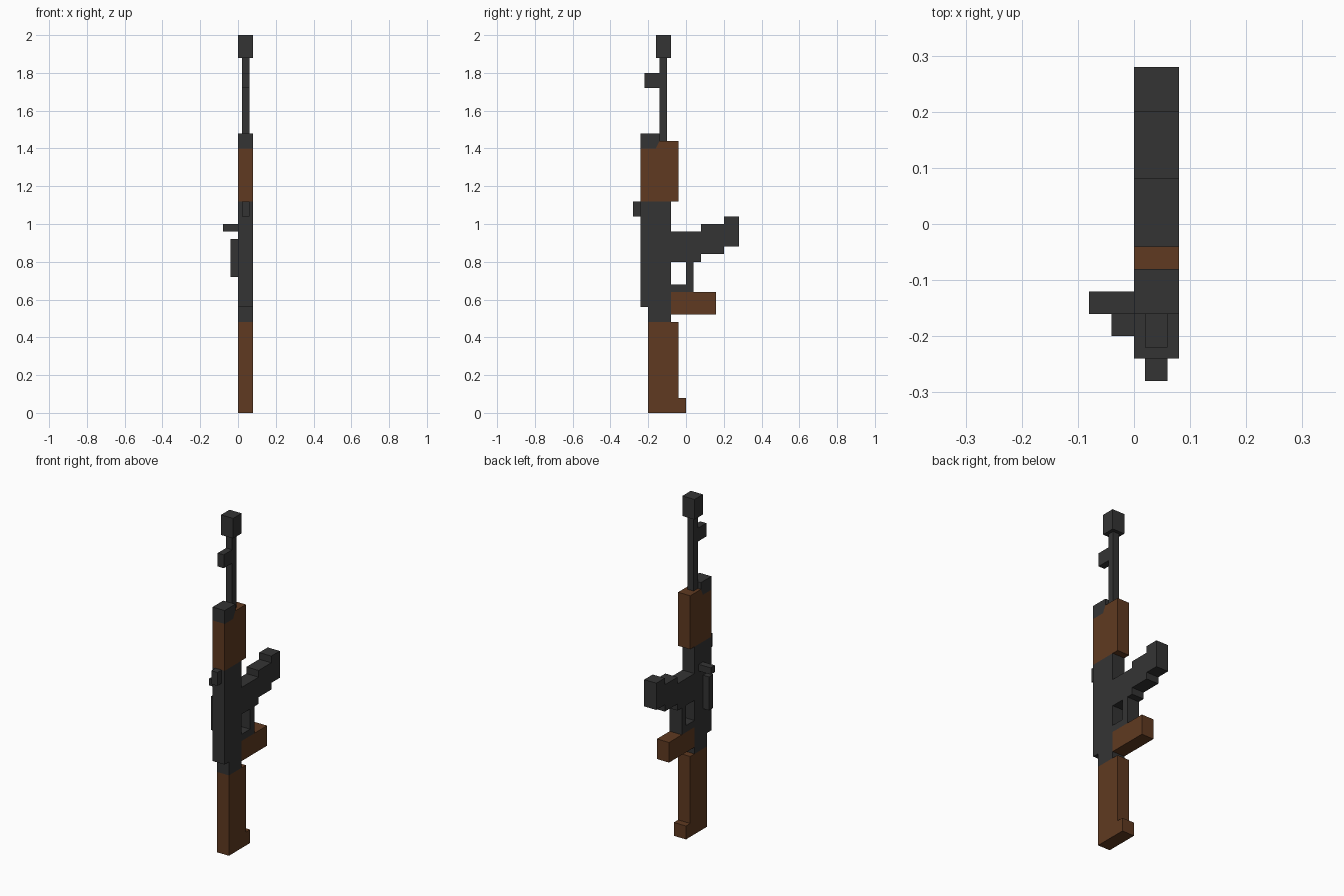
import bpy
import bmesh

cube = bpy.data.objects.get("Cube")
if cube:
    bpy.data.objects.remove(cube, do_unlink=True)


def make_material(name, colour):
    mat = bpy.data.materials.new(name)
    mat.use_nodes = True
    mat.diffuse_color = colour
    mat.node_tree.nodes["Principled BSDF"].inputs["Base Color"].default_value = colour
    return mat


METAL = make_material("dark metal", (0.034, 0.034, 0.034, 1))
WOOD = make_material("brown wood", (0.115, 0.042, 0.015, 1))

FULL = (0, 0.08)        # thickness of the main body
SLIM = (0.02, 0.06)     # thickness of barrel and sights


def slab(name, mat, outline, width=FULL):
    """Extrude a side outline of (y, z) points across x."""
    bm = bmesh.new()
    face = bm.faces.new([bm.verts.new((width[0], y, z)) for y, z in outline])
    out = bmesh.ops.extrude_face_region(bm, geom=[face])
    for v in out["geom"]:
        if isinstance(v, bmesh.types.BMVert):
            v.co.x = width[1]
    bmesh.ops.recalc_face_normals(bm, faces=bm.faces)
    mesh = bpy.data.meshes.new(name)
    bm.to_mesh(mesh)
    bm.free()
    mesh.materials.append(mat)
    obj = bpy.data.objects.new(name, mesh)
    bpy.context.collection.objects.link(obj)
    return obj


def block(name, mat, y0, y1, z0, z1, width=FULL):
    return slab(name, mat, [(y0, z0), (y1, z0), (y1, z1), (y0, z1)], width)


# Wooden furniture
slab("stock", WOOD, [(-0.2, 0), (0, 0), (0, 0.08), (-0.04, 0.08),
                     (-0.04, 0.48), (-0.2, 0.48)])
block("grip", WOOD, -0.08, 0.16, 0.52, 0.64)
slab("handguard", WOOD, [(-0.24, 1.12), (-0.04, 1.12), (-0.04, 1.44),
                         (-0.14, 1.44), (-0.16, 1.4), (-0.24, 1.4)])

# Receiver with its narrower neck
slab("receiver", METAL, [(-0.2, 0.48), (-0.08, 0.48), (-0.08, 1.12),
                         (-0.24, 1.12), (-0.24, 0.56), (-0.2, 0.56)])

# Trigger guard and stepped magazine
slab("trigger_guard", METAL, [(-0.08, 0.64), (0.04, 0.64), (0.04, 0.8),
                              (0, 0.8), (0, 0.68), (-0.08, 0.68)])
slab("magazine", METAL, [(-0.08, 0.8), (0.08, 0.8), (0.08, 0.84), (0.2, 0.84),
                         (0.2, 0.88), (0.28, 0.88), (0.28, 1.04), (0.2, 1.04),
                         (0.2, 1), (0.08, 1), (0.08, 0.96), (-0.08, 0.96)])

# Barrel assembly
slab("gas_block", METAL, [(-0.24, 1.4), (-0.16, 1.4), (-0.14, 1.44),
                          (-0.14, 1.48), (-0.24, 1.48)])
block("barrel", METAL, -0.14, -0.1, 1.44, 1.88, SLIM)
block("muzzle", METAL, -0.16, -0.08, 1.88, 2)

# Sights
block("front_sight", METAL, -0.22, -0.14, 1.72, 1.8, SLIM)
block("rear_sight", METAL, -0.28, -0.24, 1.04, 1.12, SLIM)

# Side controls
block("bolt_handle", METAL, -0.16, -0.12, 0.96, 1, (-0.08, 0))
block("selector_bar", METAL, -0.2, -0.16, 0.72, 0.92, (-0.04, 0))
